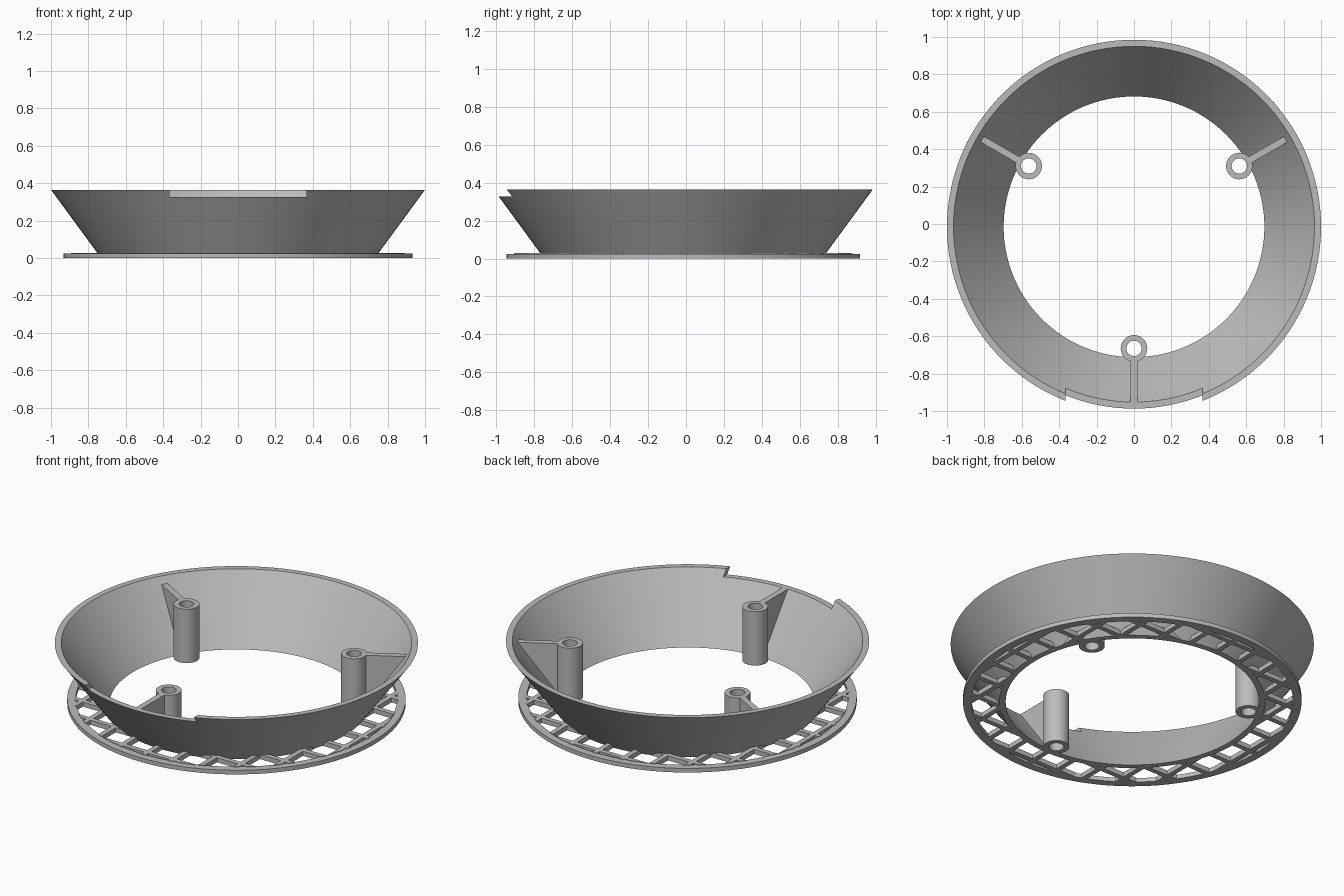
import bpy, bmesh, math
from mathutils import Matrix, Vector

if "Cube" in bpy.data.objects:
    bpy.data.objects.remove(bpy.data.objects["Cube"])

CENTRE = Vector((0, -0.015, 0))
SEGMENTS = 128
RIM_TOP, LEDGE = 0.365, 0.327

grey = bpy.data.materials.new("plain grey")
grey.use_nodes = True
grey.diffuse_color = (0.5, 0.5, 0.5, 1)
grey.node_tree.nodes["Principled BSDF"].inputs["Base Color"].default_value = (0.5, 0.5, 0.5, 1)


def make_object(name, bm, location=CENTRE):
    bmesh.ops.recalc_face_normals(bm, faces=bm.faces)
    mesh = bpy.data.meshes.new(name)
    bm.to_mesh(mesh)
    bm.free()
    mesh.materials.append(grey)
    obj = bpy.data.objects.new(name, mesh)
    obj.location = location
    bpy.context.collection.objects.link(obj)
    return obj


def smooth(obj):
    bpy.ops.object.select_all(action="DESELECT")
    obj.select_set(True)
    bpy.context.view_layer.objects.active = obj
    bpy.ops.object.shade_smooth_by_angle(angle=math.radians(30))


def lathe(name, profile, segments=SEGMENTS, location=CENTRE):
    """Revolve a closed (radius, z) profile about the vertical axis."""
    bm = bmesh.new()
    rings = []
    for i in range(segments):
        a = 2 * math.pi * i / segments
        rings.append([bm.verts.new((r * math.cos(a), r * math.sin(a), z)) for r, z in profile])
    n = len(profile)
    for i in range(segments):
        here, after = rings[i], rings[(i + 1) % segments]
        for j in range(n):
            k = (j + 1) % n
            bm.faces.new((here[j], after[j], after[k], here[k]))
    return make_object(name, bm, location)


def prism(bm, outline, offset):
    """Extrude a closed outline of 3D points along an offset."""
    face = bm.faces.new([bm.verts.new(p) for p in outline])
    result = bmesh.ops.extrude_face_region(bm, geom=[face], use_keep_orig=True)
    moved = [v for v in result["geom"] if isinstance(v, bmesh.types.BMVert)]
    bmesh.ops.translate(bm, verts=moved, vec=offset)


# Flared shell with a shallow notch in the front of its rim
shell = lathe("flared_shell", [(0.697, 0), (0.732, 0), (1.0, RIM_TOP), (0.965, RIM_TOP)])
bm = bmesh.new()
bmesh.ops.create_cube(bm, size=1, matrix=Matrix.Translation((0, -0.95, LEDGE + 0.1))
                      @ Matrix.Diagonal((0.73, 0.5, 0.2, 1)))
cutter = make_object("notch_cutter", bm)
cutter.hide_render = True
notch = shell.modifiers.new("rim_notch", "BOOLEAN")
notch.operation = "DIFFERENCE"
notch.solver = "EXACT"
notch.object = cutter
bpy.context.view_layer.objects.active = shell
bpy.ops.object.modifier_apply(modifier=notch.name)
bpy.data.objects.remove(cutter)
smooth(shell)

# Thin outer ring of the base
smooth(lathe("base_ring", [(0.885, 0), (0.932, 0), (0.932, 0.025), (0.885, 0.025)]))

# Crossed bars between the shell and the ring
PITCH, HALF_WIDTH, BAR_HEIGHT = 0.17, 0.015, 0.028
INNER, OUTER = 0.72, 0.892


def reach(radius, c):
    return math.sqrt(max(0, radius * radius - c * c))


bm = bmesh.new()
for i in range(-5, 6):
    edges = (i * PITCH - HALF_WIDTH, i * PITCH + HALF_WIDTH)
    if max(map(abs, edges)) > OUTER:
        continue
    low, high = edges
    for side in (-1, 1):
        corners = [(reach(INNER, low), low), (reach(OUTER, low), low),
                   (reach(OUTER, high), high), (reach(INNER, high), high)]
        for swap in (False, True):
            outline = [(c, side * d, 0) if swap else (side * d, c, 0) for d, c in corners]
            prism(bm, outline, (0, 0, BAR_HEIGHT))
make_object("base_lattice", bm)

# Three screw posts, each tied to the shell by a triangular rib
for label, degrees in (("front", -90), ("left", 30), ("right", 150)):
    turn = Matrix.Rotation(math.radians(degrees), 4, "Z")
    place = CENTRE + turn @ Vector((0.65, 0, 0))
    smooth(lathe(label + "_post", [(0.041, 0), (0.071, 0), (0.071, LEDGE), (0.041, LEDGE)], 40, place))
    bm = bmesh.new()
    outline = [(r, -0.018, z) for r, z in
               ((0.702, 0), (0.712, 0), (0.945, LEDGE), (0.702, LEDGE))]
    prism(bm, outline, (0, 0.036, 0))
    bmesh.ops.transform(bm, matrix=turn, verts=bm.verts)
    make_object(label + "_rib", bm)
